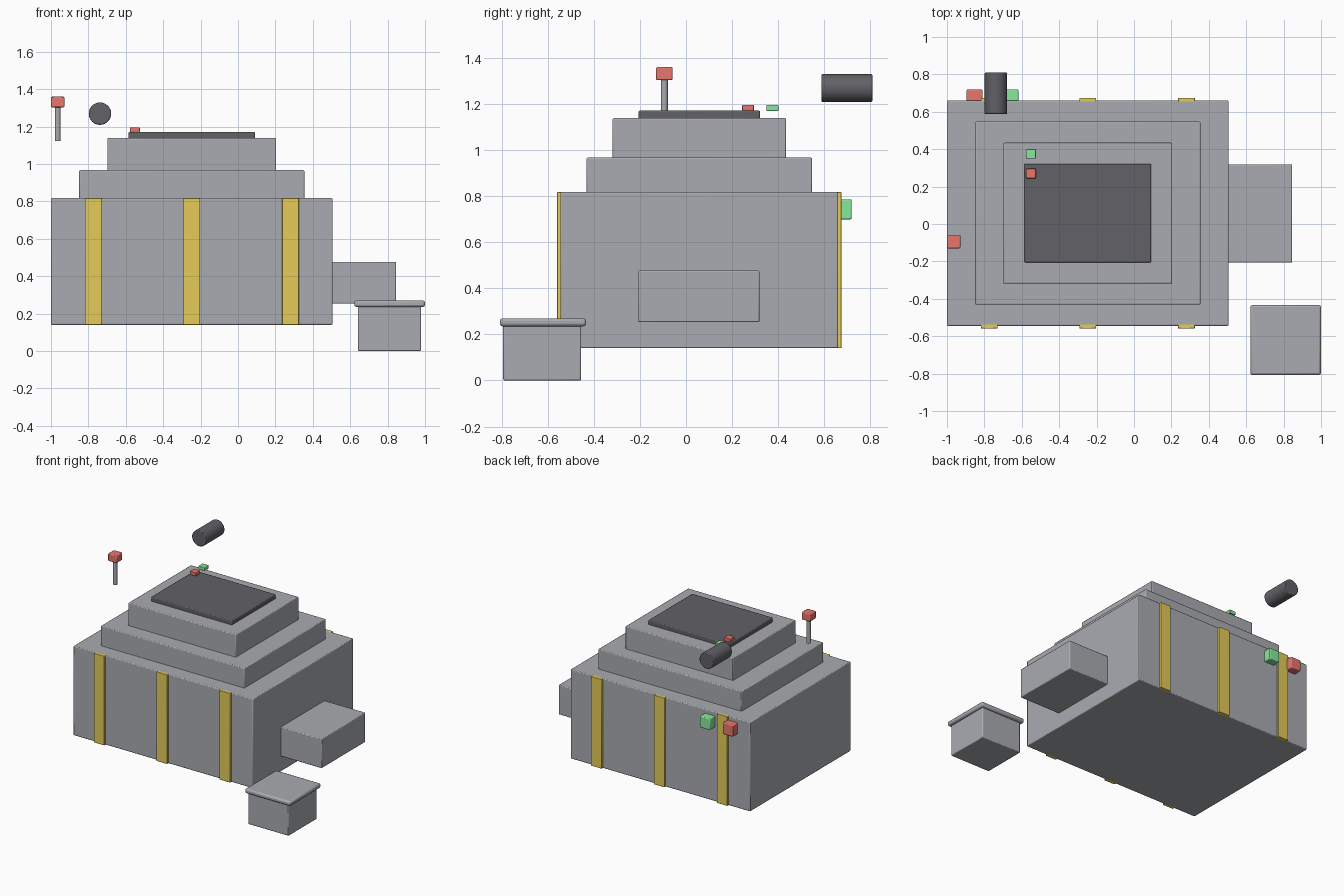
import bpy
from mathutils import Vector

old = bpy.data.objects.get("Cube")
if old:
    bpy.data.objects.remove(old, do_unlink=True)


def material(name, r, g, b):
    m = bpy.data.materials.new(name)
    m.use_nodes = True
    m.diffuse_color = (r, g, b, 1)
    m.node_tree.nodes["Principled BSDF"].inputs["Base Color"].default_value = (r, g, b, 1)
    return m


grey = material("concrete grey", 0.4, 0.41, 0.44)
dark = material("dark grey", 0.12, 0.12, 0.135)
yellow = material("stripe yellow", 0.78, 0.6, 0.1)
red = material("button red", 0.8, 0.18, 0.155)
green = material("button green", 0.26, 0.84, 0.35)


def finish(obj, name, mat, bevel):
    obj.name = name
    obj.data.materials.append(mat)
    mod = obj.modifiers.new("edge bevel", "BEVEL")
    mod.width = bevel
    mod.segments = 2
    mod.limit_method = "ANGLE"
    mod.angle_limit = 0.8
    bpy.ops.object.shade_smooth_by_angle()
    return obj


def box(name, low, high, mat, bevel=0.006):
    low, high = Vector(low), Vector(high)
    bpy.ops.mesh.primitive_cube_add(size=1, location=(low + high) / 2)
    obj = bpy.context.object
    for v in obj.data.vertices:
        v.co *= high - low
    return finish(obj, name, mat, bevel)


def cylinder(name, radius, depth, centre, mat, tilt=0, bevel=0.003):
    bpy.ops.mesh.primitive_cylinder_add(vertices=32, radius=radius, depth=depth,
                                        location=centre, rotation=(tilt, 0, 0))
    return finish(bpy.context.object, name, mat, bevel)


# Stepped main body, from the base up to the dark top panel
CX, CY = -0.247, 0.058
tiers = [("body", 1.506, 1.205, 0.14, 0.817, grey),
         ("lower_step", 1.204, 0.979, 0.81, 0.967, grey),
         ("upper_step", 0.903, 0.753, 0.96, 1.138, grey),
         ("top_panel", 0.678, 0.527, 1.13, 1.171, dark)]
for name, w, d, z0, z1, mat in tiers:
    box(name, (CX - w / 2, CY - d / 2, z0), (CX + w / 2, CY + d / 2, z1), mat)

# Yellow stripes on the front and back
for i, x in enumerate((-0.774, -0.247, 0.28)):
    for side, y in (("front", CY - 0.602), ("back", CY + 0.602)):
        box(f"{side}_stripe_{i + 1}", (x - 0.045, y - 0.015, 0.14),
            (x + 0.045, y + 0.015, 0.817), yellow, 0.003)

# Side outlet
box("side_outlet", (0.48, -0.207, 0.253), (0.846, 0.319, 0.477), grey)

# Separate bin with an overhanging lid
box("bin", (0.641, -0.793, 0), (0.979, -0.455, 0.26), grey)
box("bin_lid", (0.622, -0.808, 0.235), (1.0, -0.433, 0.27), grey, 0.012)

# Lever
cylinder("lever_stem", 0.015, 0.185, (-0.964, -0.094, 1.214), grey, bevel=0.001)
box("lever_knob", (-1, -0.13, 1.303), (-0.928, -0.058, 1.36), red, 0.006)

# Horizontal barrel
cylinder("barrel", 0.06, 0.222, (-0.738, 0.698, 1.269), dark, 1.5708, 0.005)

# Small buttons on top and large buttons at the back
for name, y, x, mat in (("red", 0.27, -0.852, red), ("green", 0.375, -0.661, green)):
    box(f"{name}_top_button", (-0.577, y - 0.026, 1.169), (-0.525, y + 0.026, 1.196), mat, 0.004)
    box(f"{name}_back_button", (x - 0.043, 0.644, 0.699), (x + 0.043, 0.719, 0.786), mat, 0.006)
